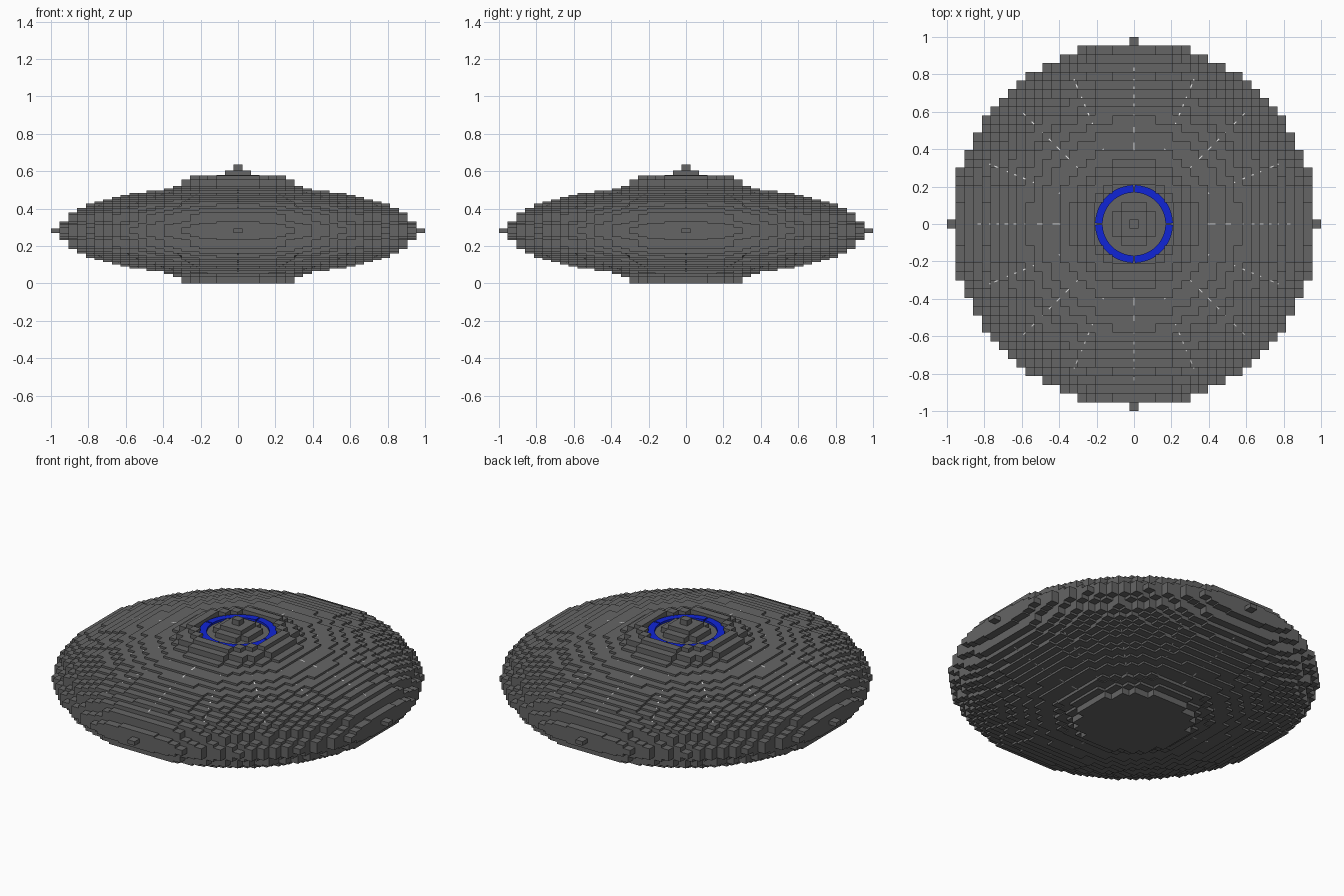
import bpy, bmesh, math

if "Cube" in bpy.data.objects:
    bpy.data.objects.remove(bpy.data.objects["Cube"])

C = 2 / 43          # block width
Q = 0.0116          # flattened layer height
MID = 0.282         # height of the widest layer


def material(name, rgb):
    m = bpy.data.materials.new(name)
    m.diffuse_color = (*rgb, 1)
    m.use_nodes = True
    m.node_tree.nodes["Principled BSDF"].inputs["Base Color"].default_value = m.diffuse_color
    return m


GREY = material("dark grey hull", (0.13, 0.13, 0.13))
BLUE = material("deep blue light", (0.005, 0.018, 0.68))
PALE = material("pale seam", (0.75, 0.75, 0.75))


def finish(name, bm, mat):
    bmesh.ops.remove_doubles(bm, verts=bm.verts, dist=1e-5)
    bmesh.ops.recalc_face_normals(bm, faces=bm.faces)
    me = bpy.data.meshes.new(name)
    bm.to_mesh(me)
    bm.free()
    me.materials.append(mat)
    ob = bpy.data.objects.new(name, me)
    bpy.context.collection.objects.link(ob)
    return ob


def quad(bm, pts):
    bm.faces.new([bm.verts.new(p) for p in pts])


# Stepped dome on top (radius limit, height) and stepped foot below
DOME = [(0.02, 0.636), (0.07, 0.605), (0.12, 0.58), (0.212, 0.55),
        (0.262, 0.578), (0.306, 0.555), (0.35, 0.522)]
FOOT = [(0.306, 0.0), (0.35, 0.035), (0.40, 0.05)]


def span(i, j):
    """Bottom and top height of one block column of the saucer."""
    d = 441 - i * i - j * j
    if d < 0:
        return None
    k = math.floor(math.sqrt(d))
    h = max(0.012, 0.0083 * k) if k <= 6 else Q * (k + 0.5)
    r = math.hypot(i, j) * C
    top = next((z for lim, z in DOME if r <= lim), MID + h)
    bot = next((z for lim, z in FOOT if r <= lim), MID - h)
    return bot, top


# Hull: flattened block sphere, outer faces only
bm = bmesh.new()
for i in range(-21, 22):
    for j in range(-21, 22):
        s = span(i, j)
        if not s:
            continue
        x, y, b = i * C, j * C, C / 2
        for z in s:
            quad(bm, [(x - b, y - b, z), (x + b, y - b, z), (x + b, y + b, z), (x - b, y + b, z)])
        for dx, dy in ((1, 0), (-1, 0), (0, 1), (0, -1)):
            n = span(i + dx, j + dy)
            walls = [s] if not n else [(s[0], n[0]), (n[1], s[1])]
            px, py = x + dx * b, y + dy * b
            for lo, hi in walls:
                if hi - lo > 1e-6:
                    ends = [(px - dy * b, py + dx * b), (px + dy * b, py - dx * b)]
                    quad(bm, [(*ends[0], lo), (*ends[1], lo), (*ends[1], hi), (*ends[0], hi)])
finish("saucer_hull", bm, GREY)

# Glowing ring in the trough, four arcs with narrow gaps
bm = bmesh.new()
N = 16
for a in range(4):
    rows = []
    for t in range(N + 1):
        ang = math.pi / 2 * a + 0.02 + (math.pi / 2 - 0.04) * t / N
        c, s = math.cos(ang), math.sin(ang)
        rows.append([(r * c, r * s, z) for r, z in
                     ((0.168, 0.548), (0.168, 0.562), (0.208, 0.562), (0.208, 0.548))])
    for p, q in zip(rows, rows[1:]):
        for e in range(4):
            f = (e + 1) % 4
            quad(bm, [p[e], p[f], q[f], q[e]])
    quad(bm, rows[0])
    quad(bm, rows[-1])
finish("light_ring", bm, BLUE)

# Sixteen pale radial seams just showing between the steps
bm = bmesh.new()
for a in range(16):
    ang = math.tau * a / 16
    c, s = math.cos(ang), math.sin(ang)
    w = 0.0035
    pts = []
    for t in range(13):
        r = 0.36 + 0.5 * t / 12
        pts.append((r, Q * (math.sqrt(441 - (r / C) ** 2) - 0.3)))
    for (r0, h0), (r1, h1) in zip(pts, pts[1:]):
        for sgn in (1, -1):
            quad(bm, [(r0 * c - w * s, r0 * s + w * c, MID + sgn * h0),
                      (r0 * c + w * s, r0 * s - w * c, MID + sgn * h0),
                      (r1 * c + w * s, r1 * s - w * c, MID + sgn * h1),
                      (r1 * c - w * s, r1 * s + w * c, MID + sgn * h1)])
finish("radial_seams", bm, PALE)
